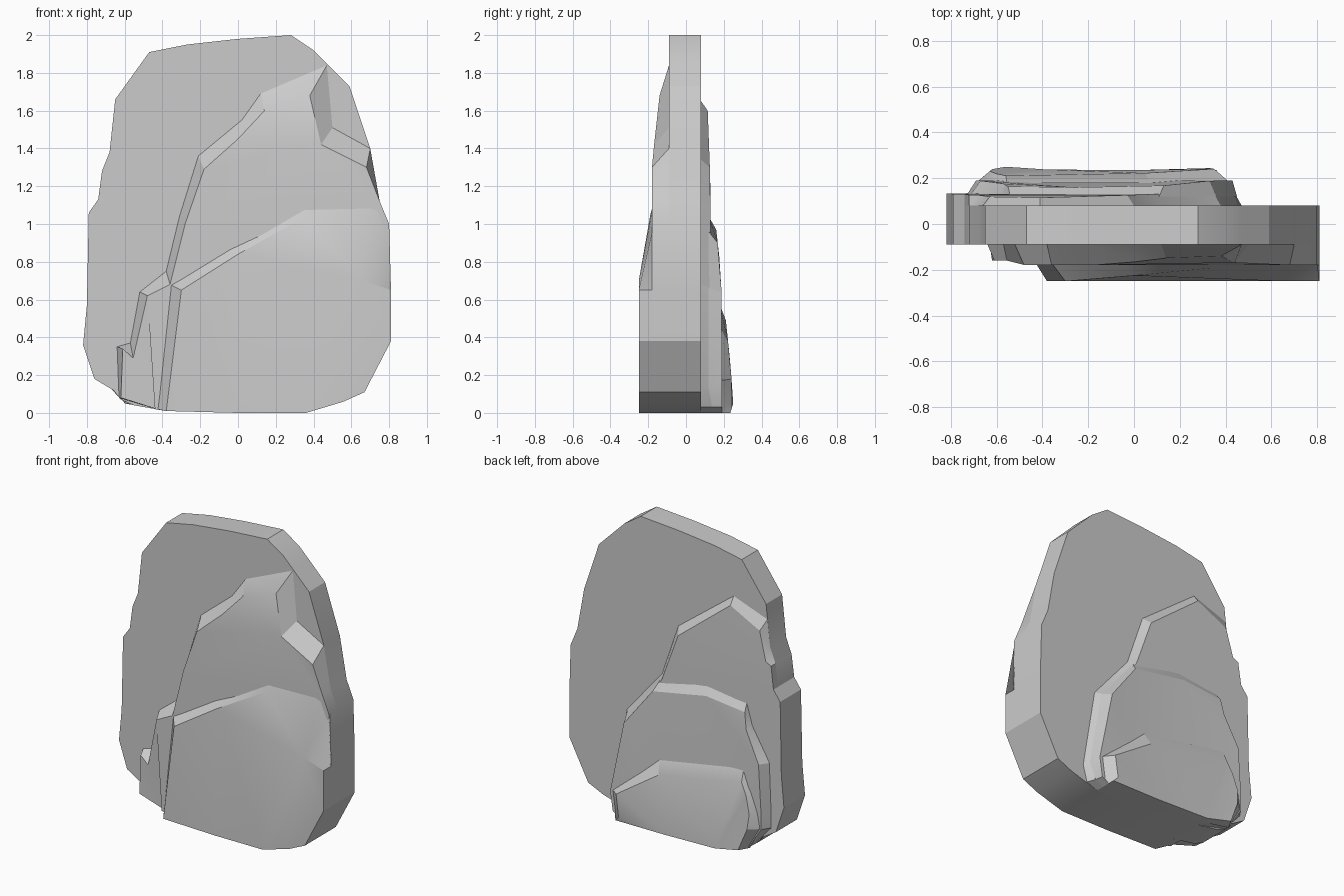
import bpy, bmesh

if "Cube" in bpy.data.objects:
    bpy.data.objects.remove(bpy.data.objects["Cube"])


def ramp(z, pts):
    """Depth at height z, interpolated along (z, y) points sorted by z."""
    if z <= pts[0][0]:
        return pts[0][1]
    for (z0, y0), (z1, y1) in zip(pts, pts[1:]):
        if z <= z1:
            return y0 + (y1 - y0) * (z - z0) / (z1 - z0)
    return pts[-1][1]


def rock_layer(name, outer, inner, base, face, keep_base=False):
    """Loft an outer (x, z) outline to an inner one and cap it; base/face give y by height."""
    bm = bmesh.new()
    a = [bm.verts.new((x, ramp(z, base), z)) for x, z in outer]
    b = [bm.verts.new((x, ramp(z, face), z)) for x, z in inner]
    n = len(a)
    for i in range(n):
        j = (i + 1) % n
        bm.faces.new((a[i], a[j], b[j], b[i]))
    bm.faces.new(b)
    back = bm.faces.new(a[::-1])
    bmesh.ops.recalc_face_normals(bm, faces=bm.faces)
    if not keep_base:
        bmesh.ops.delete(bm, geom=[back], context='FACES_ONLY')
    bmesh.ops.triangulate(bm, faces=[f for f in bm.faces if len(f.verts) > 4])
    me = bpy.data.meshes.new(name)
    bm.to_mesh(me)
    bm.free()
    ob = bpy.data.objects.new(name, me)
    bpy.context.collection.objects.link(ob)
    bpy.ops.object.select_all(action='DESELECT')
    ob.select_set(True)
    bpy.context.view_layer.objects.active = ob
    bpy.ops.object.shade_smooth_by_angle(angle=0.4)


# Shared edges of the outline, seen from the front
right_low = [(.81, .65), (.81, .38), (.67, .11), (.56, .06), (.36, 0), (0, 0), (-.38, .01)]
left_low = [(-.55, .04), (-.62, .07), (-.66, .12), (-.76, .18), (-.82, .36), (-.80, .57),
            (-.79, 1.06), (-.74, 1.13), (-.72, 1.28), (-.68, 1.38)]
top = [(-.65, 1.66), (-.47, 1.91), (-.27, 1.95), (0, 1.98), (.28, 2), (.40, 1.92), (.47, 1.85),
       (.59, 1.73), (.70, 1.40), (.75, 1.12), (.80, 1.0)]

# Main slab
slab = right_low + left_low + top
rock_layer("main_slab", slab, slab, [(0, .08)], [(0, -.09)], True)

# Front layers, each stepping towards -y
front_1 = [(0, -.18), (1.32, -.18), (1.68, -.14)]
front_edge = [(.70, 1.40), (.75, 1.12), (.80, 1.0)] + right_low
rock_layer("front_layer_lower",
           [(-.52, .64), (-.38, .75), (-.31, 1.04), (-.21, 1.36), (.02, 1.55), (.12, 1.69),
            (.47, 1.84), (.50, 1.51)] + front_edge + [(-.44, .02)],
           [(-.48, .62), (-.36, .68), (-.28, 1.0), (-.18, 1.29), (.0, 1.45), (.14, 1.6),
            (.38, 1.68), (.44, 1.42), (.68, 1.30)] + front_edge[1:] + [(-.44, .02)],
           [(0, -.09)], front_1)
# Small ledge at the lower left of the front
rock_layer("front_left_ledge",
           [(-.43, .02), (-.63, .08), (-.64, .35), (-.57, .37), (-.52, .64), (-.44, .66)],
           [(-.43, .02), (-.62, .08), (-.61, .34), (-.555, .29), (-.48, .62), (-.44, .64)],
           [(0, -.09)], [(0, -.16), (.35, -.16), (.64, -.18)])
rock_layer("front_layer_upper",
           [(-.43, .02), (-.36, .68), (-.05, .87), (.36, 1.11), (.75, 1.12), (.80, 1.0)] + right_low,
           [(-.38, .01), (-.30, .65), (0, .84), (.34, 1.03), (.66, 1.05), (.66, .70)] + right_low,
           [(0, -.17)], [(.7, -.25), (1.1, -.18)])

# Back layers, each stepping towards +y
base_back = [(.36, 0), (0, 0), (-.38, .01)]
back_1 = [(0, .135), (1.2, .13), (1.6, .115)]
rock_layer("back_layer_lower",
           base_back + left_low + [(-.66, 1.56), (-.41, 1.65), (0, 1.34), (.12, .99),
                                   (.38, .68), (.47, .14), (.44, .03)],
           base_back + left_low[:-1] + [(-.68, 1.3), (-.63, 1.49), (-.41, 1.60), (-.03, 1.30),
                                        (.09, .97), (.35, .66), (.44, .15), (.42, .03)],
           [(0, .08)], back_1)
rock_layer("back_layer_middle",
           base_back + [(-.62, .07), (-.735, .2), (-.735, .3), (-.72, .63), (-.585, .855),
                        (-.54, 1.0), (-.25, 1.04), (.11, .96), (.36, .66), (.45, .15), (.42, .03)],
           base_back + [(-.60, .06), (-.69, .2), (-.69, .3), (-.67, .63), (-.57, .83),
                        (-.55, .94), (-.26, .97), (.13, .90), (.33, .64), (.43, .16), (.41, .03)],
           [(0, .12)], [(.6, .19), (.75, .185), (.97, .16)])
rock_layer("back_layer_upper",
           base_back + [(-.60, .05), (-.69, .2), (-.67, .3), (-.62, .43), (-.555, .57),
                        (.07, .46), (.42, .17), (.40, .03)],
           base_back + [(-.56, .05), (-.62, .2), (-.63, .3), (-.60, .41), (-.56, .49),
                        (.05, .38), (.35, .18), (.33, .03)],
           [(0, .18)], [(0, .235), (.05, .25), (.25, .236), (.5, .21)])
